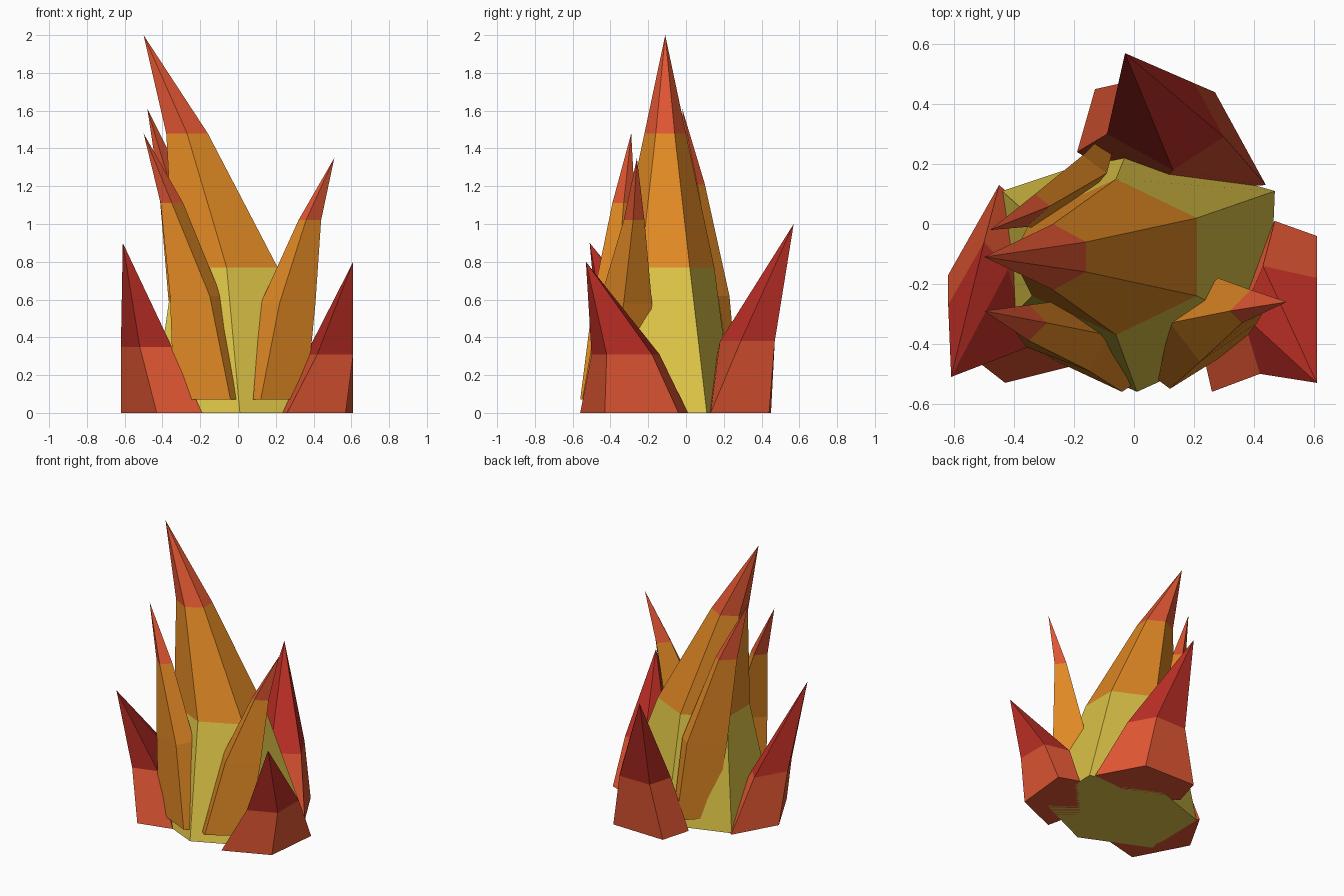
import bpy, bmesh


def colour(name, rgb):
    m = bpy.data.materials.new(name)
    m.diffuse_color = (*rgb, 1)
    return m


YELLOW = colour("flame_yellow", (0.72, 0.55, 0.062))
ORANGE = colour("flame_orange", (0.75, 0.25, 0.018))
EMBER = colour("flame_red_orange", (0.74, 0.092, 0.032))
RED = colour("flame_red", (0.49, 0.027, 0.018))


def flame(name, rings, tip, bands):
    """Faceted spike: (z, outline) rings joined upward to a tip, one colour per band."""
    bm = bmesh.new()
    loops = [[bm.verts.new((x, y, z)) for x, y in pts] for z, pts in rings]
    apex = bm.verts.new(tip)
    n = len(loops[0])
    bm.faces.new(loops[0])
    mats = list(dict.fromkeys(bands))
    for k, low in enumerate(loops):
        for i in range(n):
            j = (i + 1) % n
            if k + 1 < len(loops):
                f = bm.faces.new((low[i], low[j], loops[k + 1][j], loops[k + 1][i]))
            else:
                f = bm.faces.new((low[i], low[j], apex))
            f.material_index = mats.index(bands[k])
    bmesh.ops.recalc_face_normals(bm, faces=bm.faces)
    me = bpy.data.meshes.new(name)
    bm.to_mesh(me)
    bm.free()
    for m in mats:
        me.materials.append(m)
    ob = bpy.data.objects.new(name, me)
    bpy.context.collection.objects.link(ob)
    return ob


# Tall central flame, six-sided
flame("central_flame", [
    (0.0, [(0.45, -0.36), (0.47, 0.11), (-0.02, 0.25), (-0.44, 0.11), (-0.45, -0.35), (0.01, -0.56)]),
    (0.77, [(0.21, -0.24), (0.21, 0.02), (-0.06, 0.15), (-0.34, 0.02), (-0.34, -0.24), (-0.06, -0.37)]),
    (1.48, [(-0.16, -0.16), (-0.16, -0.06), (-0.27, 0.0), (-0.38, -0.06), (-0.38, -0.16), (-0.27, -0.22)]),
], (-0.5, -0.11, 2.0), [YELLOW, ORANGE, EMBER])

# Middle flames, four-sided
MID = [ORANGE, ORANGE, EMBER]
flame("front_left_flame", [
    (0.07, [(-0.34, -0.42), (-0.04, -0.56), (-0.01, -0.54), (-0.15, -0.25)]),
    (0.62, [(-0.36, -0.41), (-0.15, -0.49), (-0.09, -0.37), (-0.2, -0.25)]),
    (1.11, [(-0.41, -0.34), (-0.35, -0.39), (-0.29, -0.33), (-0.35, -0.27)]),
], (-0.5, -0.29, 1.48), MID)
flame("front_right_flame", [
    (0.07, [(0.08, -0.52), (0.12, -0.55), (0.36, -0.4), (0.25, -0.22)]),
    (0.58, [(0.12, -0.33), (0.22, -0.46), (0.41, -0.33), (0.28, -0.18)]),
    (1.02, [(0.32, -0.29), (0.36, -0.33), (0.44, -0.28), (0.39, -0.22)]),
], (0.51, -0.26, 1.35), MID)
flame("back_left_flame", [
    (0.07, [(-0.3, 0.1), (-0.12, 0.28), (-0.07, 0.25), (-0.2, 0.0)]),
    (0.62, [(-0.37, 0.06), (-0.17, 0.23), (-0.09, 0.17), (-0.25, -0.02)]),
    (1.21, [(-0.42, 0.02), (-0.33, 0.1), (-0.28, 0.06), (-0.36, -0.01)]),
], (-0.48, -0.02, 1.61), MID)

# Short outer flames, five-sided
LOW = [EMBER, RED]
flame("left_outer_flame", [
    (0.0, [(-0.43, -0.53), (-0.62, -0.17), (-0.45, 0.13), (-0.3, 0.0), (-0.19, -0.47)]),
    (0.35, [(-0.52, -0.46), (-0.62, -0.27), (-0.5, -0.06), (-0.42, -0.15), (-0.35, -0.41)]),
], (-0.61, -0.51, 0.9), LOW)
flame("right_outer_flame", [
    (0.0, [(0.26, -0.56), (0.57, -0.43), (0.61, -0.04), (0.47, 0.01), (0.2, -0.3)]),
    (0.31, [(0.42, -0.5), (0.61, -0.42), (0.61, -0.18), (0.43, -0.14), (0.36, -0.3)]),
], (0.61, -0.53, 0.8), LOW)
flame("back_outer_flame", [
    (0.0, [(-0.13, 0.45), (0.27, 0.44), (0.44, 0.13), (0.05, 0.1), (-0.19, 0.24)]),
    (0.38, [(-0.04, 0.47), (0.2, 0.47), (0.3, 0.29), (0.13, 0.18), (-0.09, 0.3)]),
], (-0.03, 0.57, 1.0), LOW)
